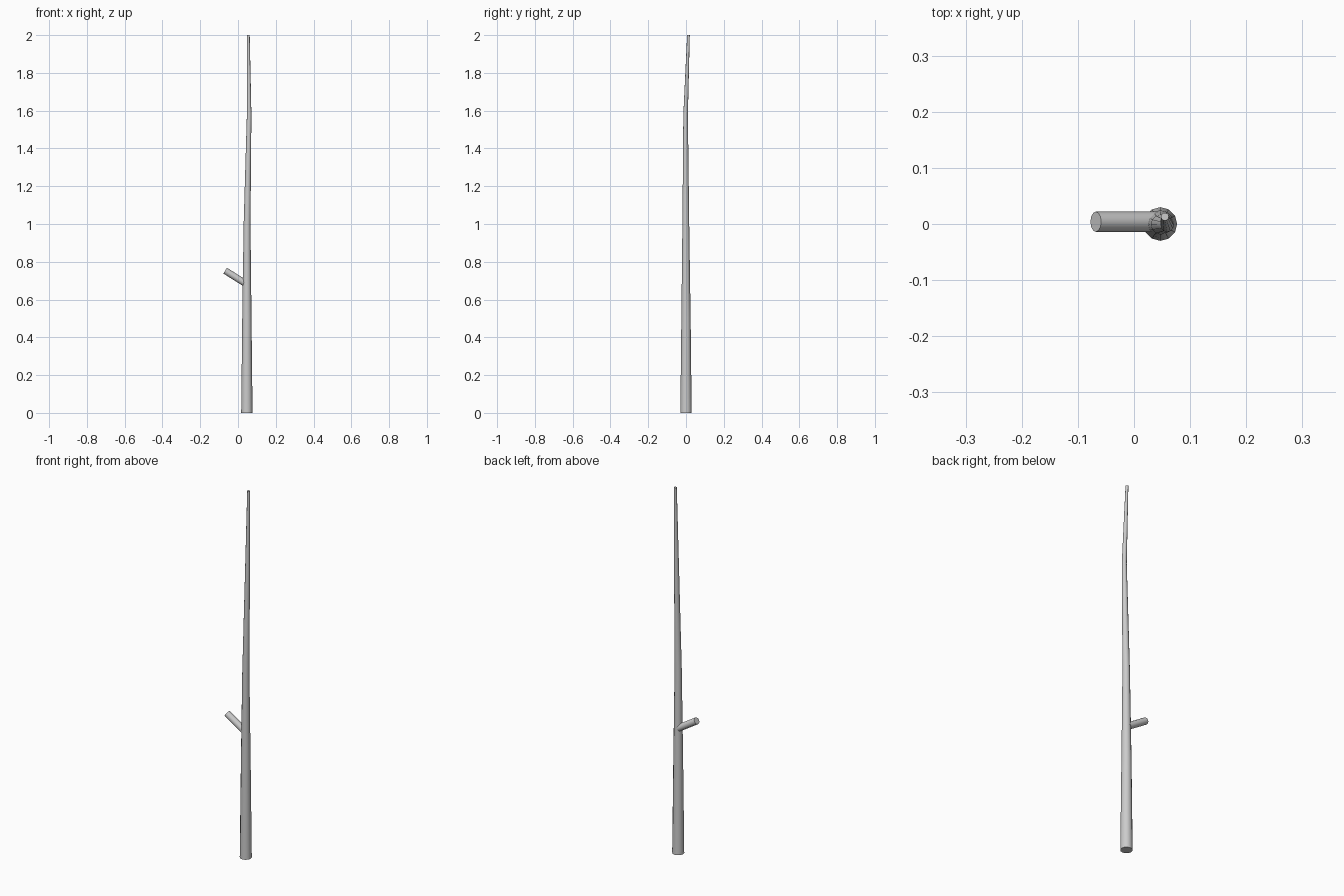
import bpy, bmesh, math
from mathutils import Vector

if "Cube" in bpy.data.objects:
    bpy.data.objects.remove(bpy.data.objects["Cube"])


def limb(name, rings, sides, flat_rings=True):
    """Skin a tube through (centre, radius) rings, capped at both ends."""
    bm = bmesh.new()
    pts = [Vector(c) for c, r in rings]
    axis = (pts[-1] - pts[0]).normalized()
    if flat_rings:
        u, v = Vector((1, 0, 0)), Vector((0, 1, 0))
    else:
        v = Vector((0, 1, 0))
        u = v.cross(axis).normalized()
        v = axis.cross(u)
    loops = []
    for c, (_, r) in zip(pts, rings):
        loops.append([bm.verts.new(c + r * (math.cos(a) * u + math.sin(a) * v))
                      for a in (2 * math.pi * i / sides for i in range(sides))])
    for a, b in zip(loops, loops[1:]):
        for i in range(sides):
            j = (i + 1) % sides
            bm.faces.new((a[i], a[j], b[j], b[i]))
    bm.faces.new(loops[0][::-1])
    bm.faces.new(loops[-1])
    bmesh.ops.recalc_face_normals(bm, faces=bm.faces)
    mesh = bpy.data.meshes.new(name)
    bm.to_mesh(mesh)
    bm.free()
    ob = bpy.data.objects.new(name, mesh)
    bpy.context.collection.objects.link(ob)
    bpy.context.view_layer.objects.active = ob
    ob.select_set(True)
    bpy.ops.object.shade_smooth_by_angle(angle=math.radians(35))
    ob.select_set(False)
    return ob


# Tapering, slightly crooked trunk
limb("trunk", [((0.047, 0, 0), 0.030),
               ((0.047, 0, 0.5), 0.0245),
               ((0.048, -0.001, 1.0), 0.018),
               ((0.059, -0.002, 1.58), 0.012),
               ((0.055, 0.013, 2.0), 0.007)], 12)

# Cut-off side branch
limb("branch_stub", [((0.040, 0.004, 0.685), 0.018),
                     ((-0.068, 0.004, 0.753), 0.018)], 12, flat_rings=False)
